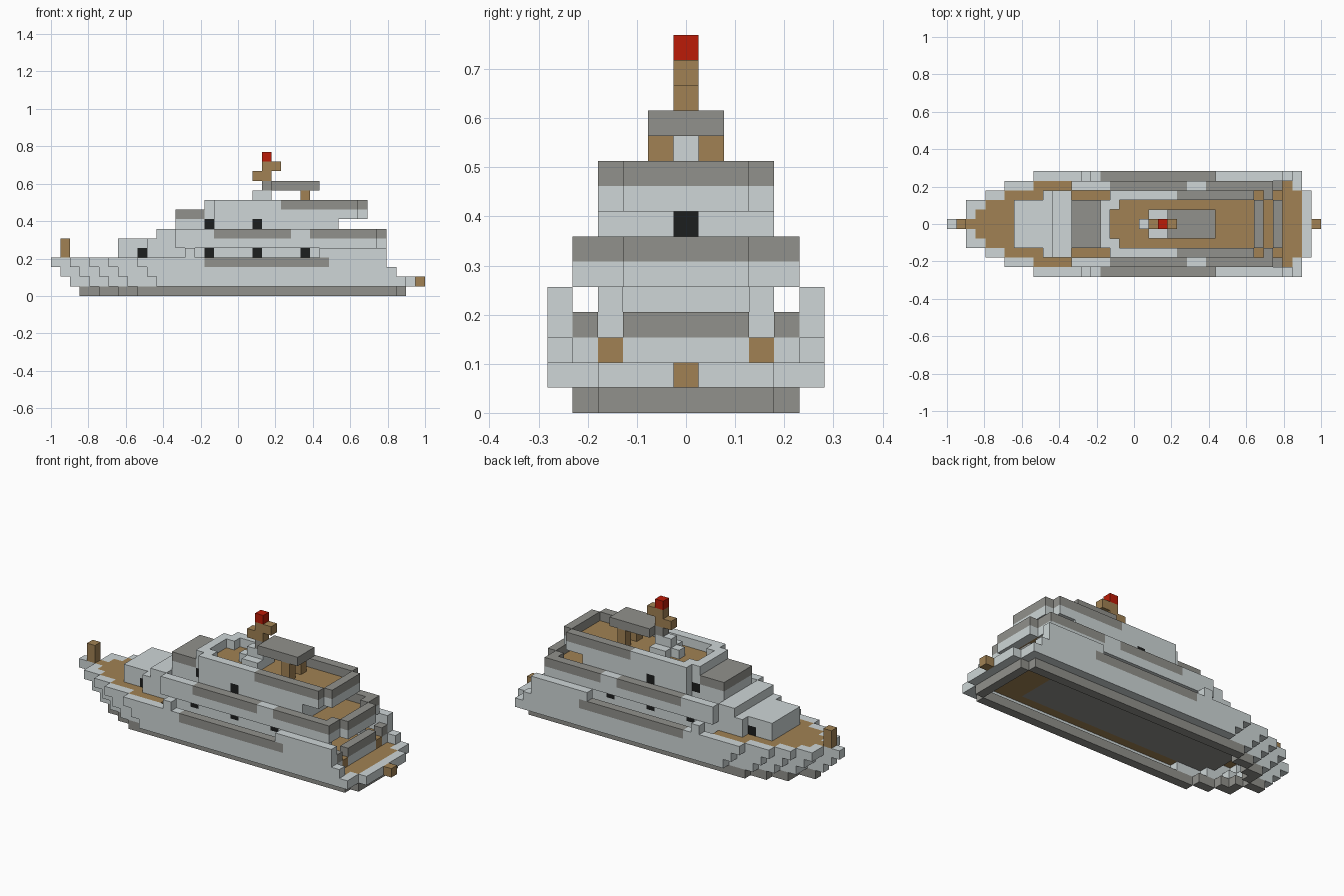
import bpy, bmesh
from mathutils import Vector

if "Cube" in bpy.data.objects:
    bpy.data.objects.remove(bpy.data.objects["Cube"])

U = 2 / 39                      # block size
PALETTE = {
    "light_grey": (0.62, 0.675, 0.68),
    "dark_grey": (0.285, 0.285, 0.262),
    "wood_brown": (0.355, 0.222, 0.088),
    "signal_red": (0.50, 0.011, 0.002),
    "window_black": (0.012, 0.013, 0.013),
}
MATS = {}
for name, rgb in PALETTE.items():
    m = bpy.data.materials.new(name)
    m.use_nodes = True
    m.diffuse_color = (*rgb, 1)
    m.node_tree.nodes["Principled BSDF"].inputs["Base Color"].default_value = (*rgb, 1)
    m.node_tree.nodes["Principled BSDF"].inputs["Roughness"].default_value = 0.8
    MATS[name] = m
LIGHT, DARK, WOOD, RED, BLACK = PALETTE

blocks = {}                     # (i, j, k) -> (part, colour)


def box(part, colour, i0, i1, j0, j1, k0, k1):
    """Fill blocks on both sides of the centre line, j0..j1 from it."""
    for i in range(i0, i1 + 1):
        for k in range(k0, k1 + 1):
            for j in range(j0, j1 + 1):
                blocks[i, j, k] = blocks[i, -j, k] = (part, colour)


def half_width(i, k):
    """Half width of the hull at station i of layer k, or -1 outside it."""
    last = (36, 37, 35, 34)[k]
    s = i - (3 - k)
    if s < 0 or i > last:
        return -1
    w = 0 if s < 2 else 2 if s < 4 else 3 if s < 6 else 4 if s < 9 else 5
    if k == 0:
        w = min(w, 3 if i == last else 4)
    if k == 1 and i == last:
        w = 3
    return w


# Hull: a stepped shell, flared towards the bow, with a flush foredeck
# and a lower deck amidships and aft
for k in range(4):
    for i in range(38):
        w = half_width(i, k)
        for j in range(w + 1):
            bow_edge = half_width(i - 1, k) < j
            stern_edge = k < 2 and half_width(i + 1, k) < j
            if j == w or bow_edge or stern_edge:
                box("hull", DARK if k == 0 else LIGHT, i, i, j, j, k, k)
            elif k == 3 and i < 13:
                box("foredeck", WOOD, i, i, j, j, k, k)
            elif k == 2 and 6 < i < 34:
                box("main_deck", WOOD, i, i, j, j, k, k)
box("bulwark", LIGHT, 14, 14, 5, 5, 4, 4)
box("bulwark", LIGHT, 28, 34, 5, 5, 4, 4)
box("hull_stripe", DARK, 16, 28, 5, 5, 3, 3)

# Floor under the cabins and the swim deck
box("cabin_floor", DARK, 7, 30, 0, 3, 2, 2)
box("swim_deck", WOOD, 35, 35, 0, 4, 1, 1)
box("swim_deck", WOOD, 36, 36, 0, 3, 1, 1)

# Stern wall with two gates, and pillars
box("transom", LIGHT, 34, 34, 0, 4, 2, 2)
box("stern_step", WOOD, 34, 34, 3, 3, 2, 2)
box("transom_rail", DARK, 34, 34, 0, 2, 3, 3)
box("transom_rail", DARK, 34, 34, 4, 4, 3, 3)
box("pillar", LIGHT, 32, 32, 3, 3, 3, 4)

# Lower cabin
box("lower_cabin", LIGHT, 7, 9, 0, 2, 4, 5)
box("lower_cabin", LIGHT, 10, 12, 0, 3, 4, 5)
box("lower_cabin", LIGHT, 13, 29, 0, 3, 3, 4)
box("lower_window", BLACK, 9, 9, 2, 2, 4, 4)
for i in (16, 21, 26):
    box("lower_window", BLACK, i, i, 3, 3, 4, 4)

# Middle deck with rail and cut rear corners
box("middle_deck", LIGHT, 13, 33, 0, 4, 5, 5)
box("middle_deck", LIGHT, 34, 34, 0, 2, 5, 5)
box("middle_deck_floor", WOOD, 13, 32, 0, 3, 5, 5)
box("middle_deck_floor", WOOD, 33, 33, 0, 2, 5, 5)
box("middle_rail", LIGHT, 13, 33, 4, 4, 6, 6)
box("middle_rail", DARK, 17, 24, 4, 4, 6, 6)
box("middle_rail", DARK, 27, 33, 4, 4, 6, 6)
box("middle_rail", DARK, 33, 33, 3, 3, 6, 6)
box("middle_rail", DARK, 34, 34, 0, 2, 6, 6)

# Upper cabin with windscreen roof and rear door
box("upper_cabin", LIGHT, 11, 12, 0, 3, 6, 6)
box("upper_cabin", LIGHT, 13, 16, 0, 2, 6, 7)
box("upper_cabin", LIGHT, 17, 29, 0, 3, 6, 7)
box("bridge_roof", DARK, 13, 15, 0, 2, 8, 8)
box("upper_window", BLACK, 16, 16, 2, 2, 7, 7)
box("upper_window", BLACK, 21, 21, 3, 3, 7, 7)
box("rear_door", BLACK, 29, 29, 0, 0, 7, 7)

# Sun deck with rail and cut rear corners
box("sun_deck", LIGHT, 17, 31, 0, 3, 8, 8)
box("sun_deck", LIGHT, 32, 32, 0, 2, 8, 8)
box("sun_deck", LIGHT, 16, 16, 0, 2, 8, 9)
box("sun_deck_floor", WOOD, 17, 31, 0, 2, 8, 8)
box("sun_deck_rail", LIGHT, 17, 23, 3, 3, 9, 9)
box("sun_deck_rail", LIGHT, 17, 17, 2, 3, 9, 9)
box("sun_deck_rail", DARK, 24, 31, 3, 3, 9, 9)
box("sun_deck_rail", DARK, 32, 32, 0, 2, 9, 9)

# Helm, canopy and mast
box("helm", LIGHT, 20, 20, 0, 0, 9, 9)
box("helm", LIGHT, 21, 22, 0, 1, 9, 9)
box("helm", LIGHT, 21, 22, 0, 0, 10, 10)
box("canopy", DARK, 23, 27, 0, 1, 11, 11)
box("canopy", DARK, 22, 22, 0, 0, 11, 11)
box("canopy_post", WOOD, 26, 26, 1, 1, 9, 10)
box("mast", WOOD, 21, 22, 0, 0, 12, 12)
box("mast", WOOD, 22, 23, 0, 0, 13, 13)
box("mast_light", RED, 22, 22, 0, 0, 14, 14)

# Posts at bow and stern
box("bow_post", WOOD, 1, 1, 0, 0, 4, 5)
box("stern_post", WOOD, 38, 38, 0, 0, 1, 1)

# Turn each part into a mesh of its exposed block faces
parts = {}
for cell, (part, colour) in blocks.items():
    parts.setdefault(part, []).append((cell, colour))

for part, cells in parts.items():
    bm = bmesh.new()
    colours = sorted({c for _, c in cells})
    for (i, j, k), colour in cells:
        centre = Vector((i - 19, j, k + 0.5))
        for axis in range(3):
            for sign in (-1, 1):
                n = Vector((0, 0, 0))
                n[axis] = sign
                if (i + int(n.x), j + int(n.y), k + int(n.z)) in blocks:
                    continue
                a = Vector((0, 0, 0))
                a[(axis + 1) % 3] = 0.5
                b = n.cross(a)
                c = centre + n / 2
                quad = (c - a - b, c + a - b, c + a + b, c - a + b)
                face = bm.faces.new([bm.verts.new(p * U) for p in quad])
                face.material_index = colours.index(colour)
    bmesh.ops.remove_doubles(bm, verts=bm.verts, dist=U / 100)
    mesh = bpy.data.meshes.new(part)
    bm.to_mesh(mesh)
    bm.free()
    for c in colours:
        mesh.materials.append(MATS[c])
    bpy.context.collection.objects.link(bpy.data.objects.new(part, mesh))
